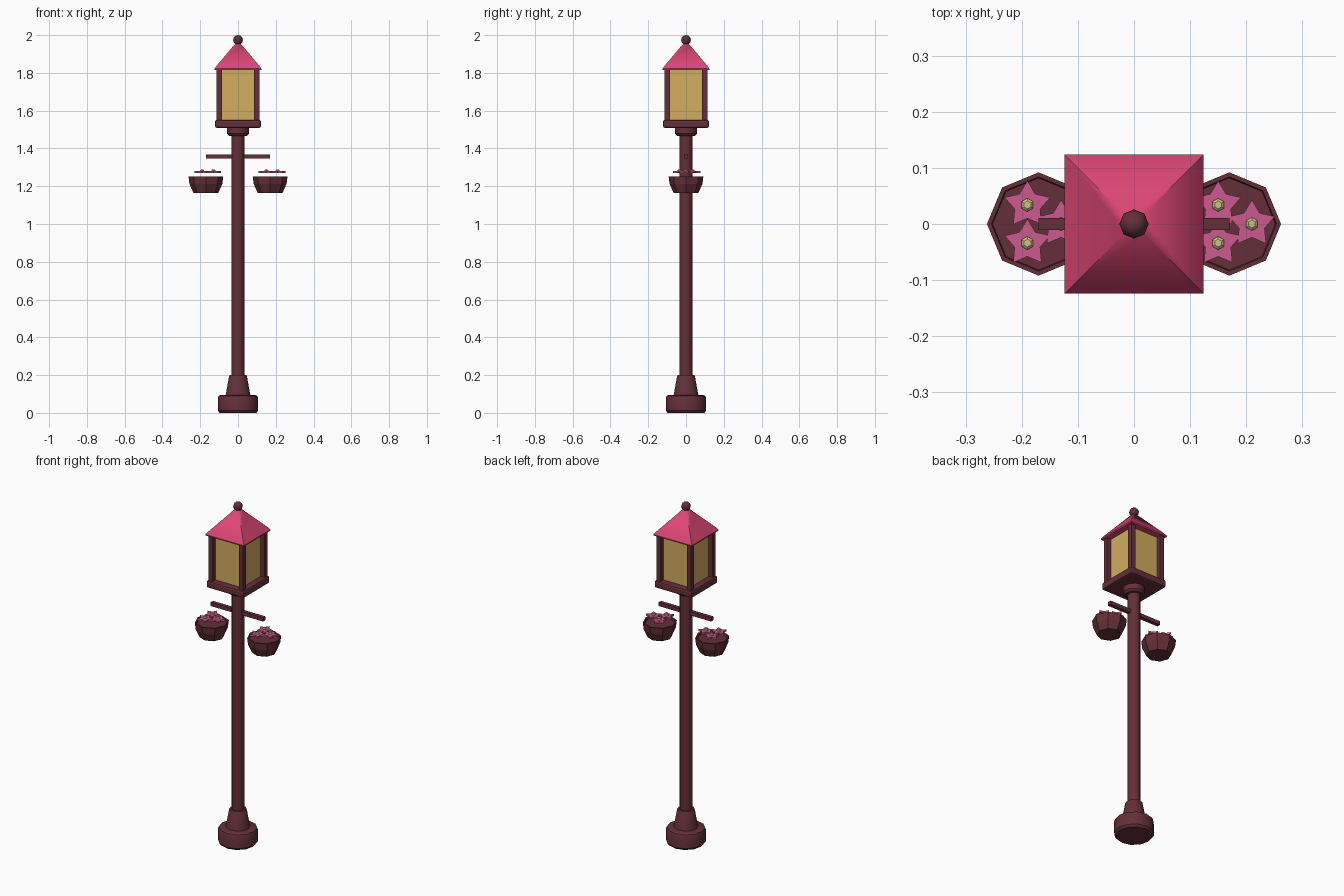
import bpy, bmesh, math
from mathutils import Matrix

if "Cube" in bpy.data.objects:
    bpy.data.objects.remove(bpy.data.objects["Cube"])


def srgb(h):
    c = [int(h[i:i + 2], 16) / 255 for i in (0, 2, 4)]
    return [v / 12.92 if v <= 0.04045 else ((v + 0.055) / 1.055) ** 2.4 for v in c] + [1]


def material(name, h):
    m = bpy.data.materials.new(name)
    m.diffuse_color = srgb(h)
    m.use_nodes = True
    m.node_tree.nodes["Principled BSDF"].inputs["Base Color"].default_value = m.diffuse_color
    return m


PLUM = material("plum metal", "652F38")
ROOF = material("rose roof", "DB4674")
GLASS = material("amber glass", "D2AE5F")
PETAL = material("pink petal", "CC5A8E")
POLLEN = material("pale yellow", "CFC486")


def finish(name, bm, mat, smooth=None, bevel=0):
    bmesh.ops.recalc_face_normals(bm, faces=bm.faces)
    me = bpy.data.meshes.new(name)
    bm.to_mesh(me)
    bm.free()
    me.materials.append(mat)
    ob = bpy.data.objects.new(name, me)
    bpy.context.collection.objects.link(ob)
    if bevel:
        mod = ob.modifiers.new("bevel", "BEVEL")
        mod.width, mod.segments = bevel, 2
    if smooth:
        bpy.ops.object.select_all(action="DESELECT")
        ob.select_set(True)
        bpy.context.view_layer.objects.active = ob
        bpy.ops.object.shade_smooth_by_angle(angle=math.radians(smooth))
    return ob


def box(name, mat, centre, size, bevel=0):
    bm = bmesh.new()
    bmesh.ops.create_cube(bm, size=1, matrix=Matrix.Translation(centre) @ Matrix.Diagonal((*size, 1)))
    return finish(name, bm, mat, bevel=bevel)


def stack(name, mat, profile, sides, centre=(0, 0), turn=0, smooth=None):
    """Skin rings of (radius, z) and cap both ends."""
    bm = bmesh.new()
    rings = []
    for r, z in profile:
        angles = [turn + math.tau * i / sides for i in range(sides)]
        rings.append([bm.verts.new((centre[0] + r * math.cos(a), centre[1] + r * math.sin(a), z)) for a in angles])
    for lo, hi in zip(rings, rings[1:]):
        for i in range(sides):
            j = (i + 1) % sides
            bm.faces.new((lo[i], lo[j], hi[j], hi[i]))
    bm.faces.new(rings[0])
    bm.faces.new(rings[-1])
    return finish(name, bm, mat, smooth)


def star(name, x, y, z):
    """Five-pointed blossom with a slightly raised middle."""
    bm = bmesh.new()
    rim = []
    for i in range(10):
        a = math.pi / 2 + math.tau * i / 10
        r = 0.043 if i % 2 == 0 else 0.024
        rim.append((x + r * math.cos(a), y + r * math.sin(a)))
    low = [bm.verts.new((*p, z - 0.005)) for p in rim]
    top = [bm.verts.new((*p, z + 0.005)) for p in rim]
    bm.faces.new(low)
    bm.faces.new(top)
    for i in range(10):
        j = (i + 1) % 10
        bm.faces.new((low[i], low[j], top[j], top[i]))
    return finish(name, bm, PETAL)


# Post
stack("base", PLUM, [(0.097, 0), (0.107, 0.012), (0.107, 0.078), (0.102, 0.09), (0.092, 0.095)], 12, smooth=35)
stack("base_collar", PLUM, [(0.066, 0.09), (0.047, 0.195), (0.044, 0.2)], 12, smooth=35)
stack("pole", PLUM, [(0.034, 0.19), (0.034, 1.48)], 12, smooth=35)
stack("neck", PLUM, [(0.048, 1.467), (0.058, 1.478), (0.058, 1.512)], 12, smooth=35)

# Lantern
box("lantern_floor", PLUM, (0, 0, 1.53), (0.244, 0.244, 0.042), bevel=0.01)
box("glass", GLASS, (0, 0, 1.685), (0.172, 0.172, 0.27))
for sx in (-1, 1):
    for sy in (-1, 1):
        box("lantern_post", PLUM, (sx * 0.0995, sy * 0.0995, 1.685), (0.027, 0.027, 0.27))
R2 = math.sqrt(2)
stack("roof", ROOF, [(0.123 * R2, 1.815), (0.124 * R2, 1.822), (0.113 * R2, 1.838), (0.016 * R2, 1.953),
                     (0.006 * R2, 1.957)], 4, turn=math.pi / 4, smooth=40)
bm = bmesh.new()
bmesh.ops.create_uvsphere(bm, u_segments=8, v_segments=6, radius=0.026, matrix=Matrix.Translation((0, 0, 1.974)))
finish("finial", bm, PLUM, smooth=60)

# Cross arm with flower baskets
box("cross_arm", PLUM, (0, 0, 1.357), (0.34, 0.022, 0.022))
for cx in (-0.17, 0.17):
    stack("basket", PLUM, [(0.066, 1.165), (0.087, 1.212), (0.092, 1.252), (0.084, 1.252), (0.082, 1.24)],
          8, centre=(cx, 0))
    for dx, dy in ((-0.02, 0.034), (-0.02, -0.034), (0.04, 0)):
        star("blossom", cx + dx, dy, 1.275)
        stack("blossom_centre", POLLEN, [(0.012, 1.277), (0.012, 1.284), (0.007, 1.288)], 6,
              centre=(cx + dx, dy), turn=math.pi / 6)
